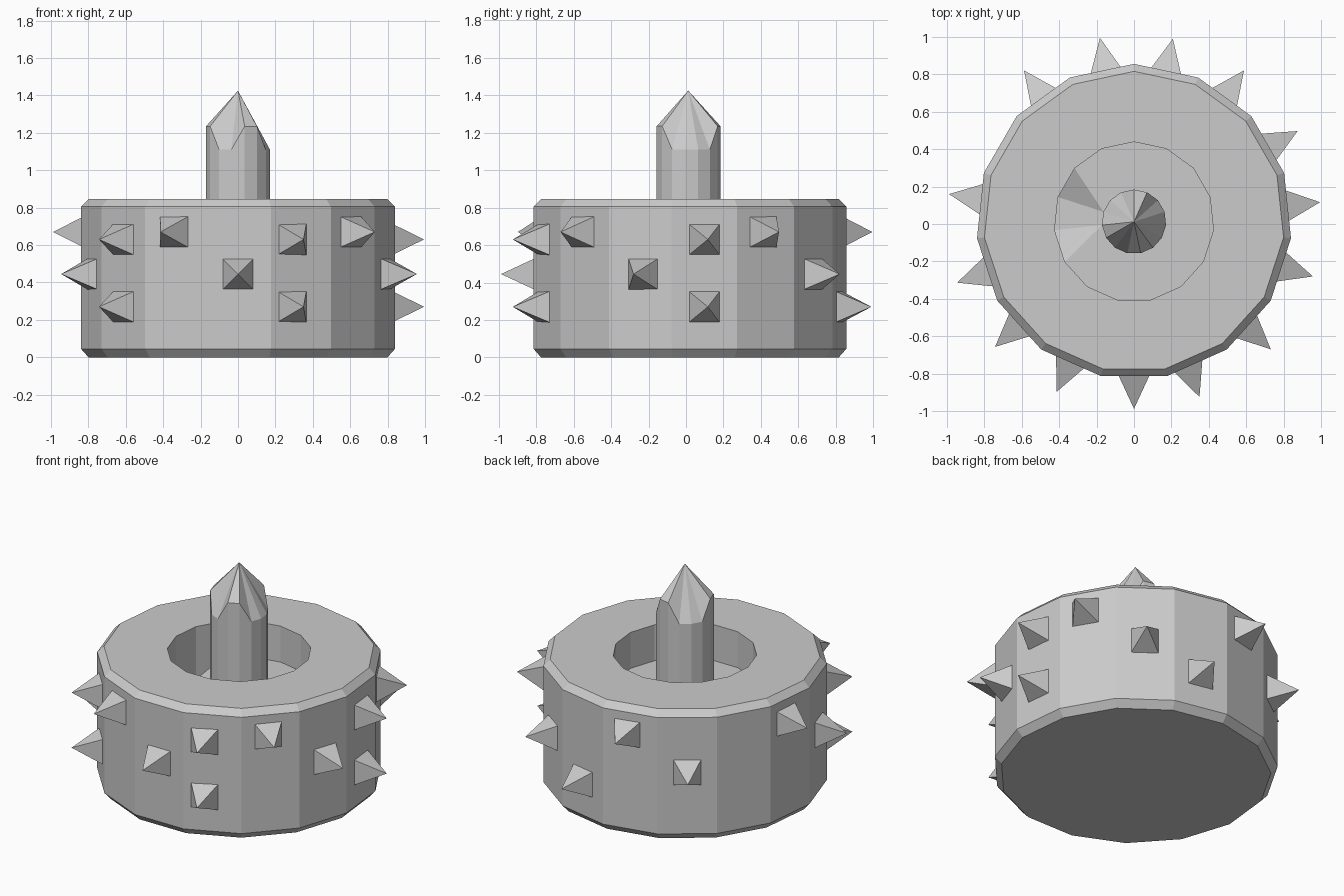
import bpy, bmesh
from math import sin, cos, radians

if "Cube" in bpy.data.objects:
    bpy.data.objects.remove(bpy.data.objects["Cube"])

N = 15          # sides of every round part
CY = 0.012      # axis offset in y


def polar(deg, r, z):
    a = radians(deg)
    return (r * sin(a), CY - r * cos(a), z)


def ring(bm, r, heights):
    return [bm.verts.new(polar(12 + 24 * k, r, heights[k])) for k in range(N)]


def bridge(bm, a, b):
    for k in range(N):
        j = (k + 1) % N
        bm.faces.new((a[k], a[j], b[j], b[k]))


def finish(bm, name):
    bmesh.ops.recalc_face_normals(bm, faces=bm.faces[:])
    me = bpy.data.meshes.new(name)
    bm.to_mesh(me)
    bm.free()
    ob = bpy.data.objects.new(name, me)
    bpy.context.collection.objects.link(ob)
    return ob


# Chamfered drum with a round pit in the top
bm = bmesh.new()
floor = [0.61] * N
floor[10] = floor[11] = 0.50      # dented corner of the pit floor
profile = [(0.804, [0.0] * N), (0.844, [0.045] * N), (0.844, [0.805] * N),
           (0.804, [0.845] * N), (0.427, [0.845] * N), (0.427, floor)]
rings = [ring(bm, r, h) for r, h in profile]
for a, b in zip(rings, rings[1:]):
    bridge(bm, a, b)
bm.faces.new(rings[0])

# Pit floor, triangulated so that only the dent slopes
outer, inner = rings[-1], ring(bm, 0.172, [0.61] * N)
for k in range(N):
    j = (k + 1) % N
    if k <= 10:
        bm.faces.new((outer[k], outer[j], inner[j]))
        bm.faces.new((outer[k], inner[j], inner[k]))
    else:
        bm.faces.new((outer[k], outer[j], inner[k]))
        bm.faces.new((outer[j], inner[j], inner[k]))
bm.faces.new(inner)
finish(bm, "drum_body")

# Centre post with a jagged shoulder and a sharpened tip
bm = bmesh.new()
low = ring(bm, 0.172, [0.60] * N)
top = ring(bm, 0.172, [1.235 if k in (0, 1, 6, 7, 11, 12) else 1.11 for k in range(N)])
bridge(bm, low, top)
tip = bm.verts.new((0, CY, 1.425))
for k in range(N):
    bm.faces.new((top[k], top[(k + 1) % N], tip))
bm.faces.new(low)
finish(bm, "centre_post")

# Square spikes: angle from the front, heights
HIGH, MID, LOW, PAIR = [0.67], [0.445], [0.27], [0.63, 0.27]
spikes = [(0, MID), (20.5, PAIR), (47, HIGH), (73, MID), (96, PAIR), (119, HIGH),
          (144, MID), (168, LOW), (-169.5, HIGH), (-144, MID), (-98.5, HIGH),
          (-71, MID), (-48, PAIR), (-24.5, HIGH)]
for deg, heights in spikes:
    for z in heights:
        bm = bmesh.new()
        a = radians(deg)
        c = polar(deg, 0.80, z)
        base = [bm.verts.new((c[0] + u * cos(a), c[1] + u * sin(a), z + w))
                for u, w in ((-.093, -.093), (.093, -.093), (.093, .093), (-.093, .093))]
        apex = bm.verts.new(polar(deg, 1.0, z))
        bm.faces.new(base)
        for i in range(4):
            bm.faces.new((base[i], base[(i + 1) % 4], apex))
        finish(bm, "spike")
